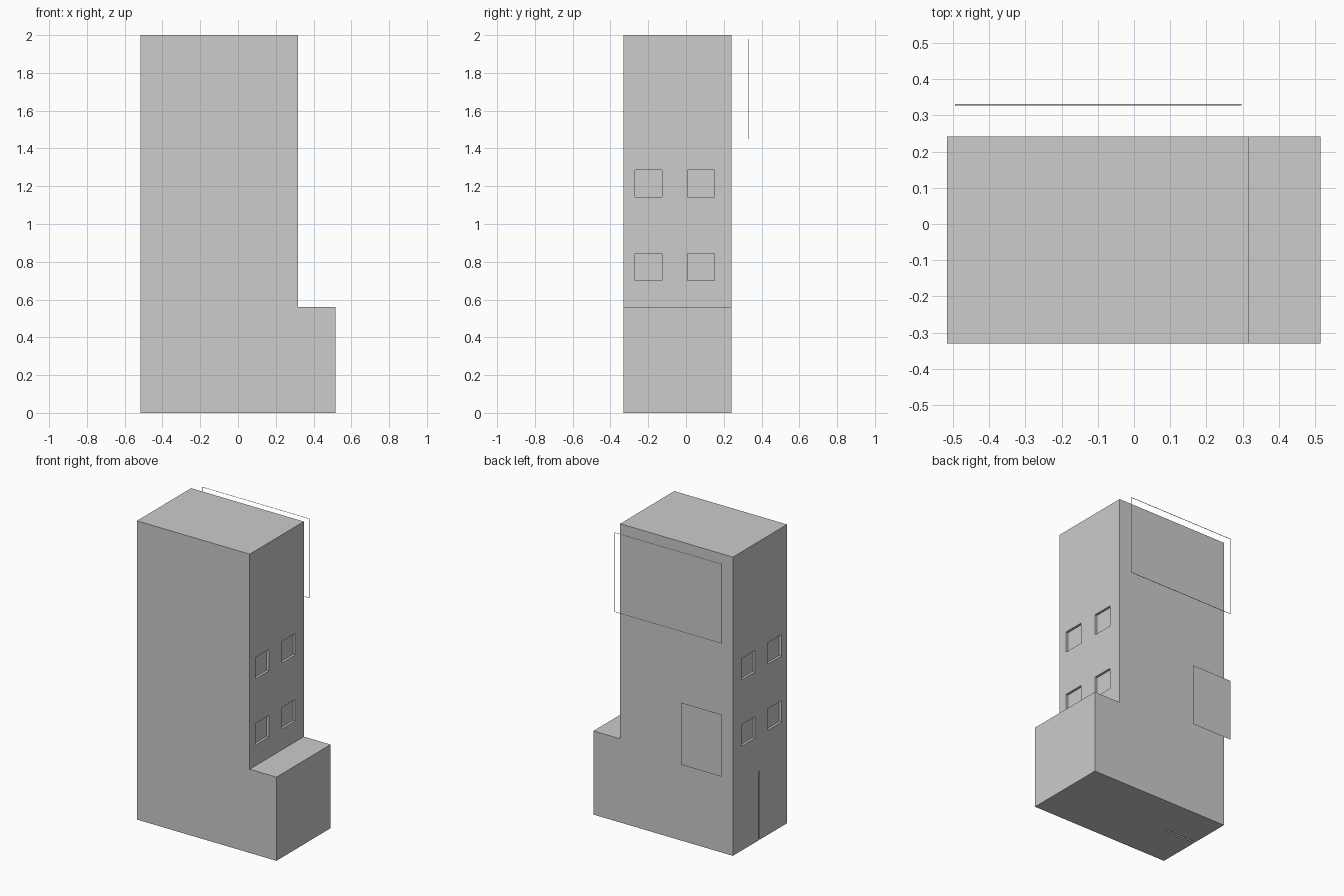
import bpy
import bmesh

cube = bpy.data.objects.get("Cube")
if cube:
    bpy.data.objects.remove(cube, do_unlink=True)

# One plain grey
grey = bpy.data.materials.new("plain grey")
grey.use_nodes = True
colour = (0.604, 0.604, 0.604, 1)
grey.diffuse_color = colour
grey.node_tree.nodes["Principled BSDF"].inputs["Base Color"].default_value = colour


def add_object(name, bm):
    mesh = bpy.data.meshes.new(name)
    bm.to_mesh(mesh)
    bm.free()
    mesh.materials.append(grey)
    obj = bpy.data.objects.new(name, mesh)
    bpy.context.collection.objects.link(obj)
    return obj


def add_box(bm, low, high):
    verts = bmesh.ops.create_cube(bm, size=1)["verts"]
    for v in verts:
        v.co = [h if c > 0 else l for c, l, h in zip(v.co, low, high)]


def rectangle(bm, x0, x1, z0, z1, y):
    return [bm.verts.new((x, y, z))
            for x, z in ((x0, z0), (x0, z1), (x1, z1), (x1, z0))]


LEFT, WALL, STEP = -0.517, 0.318, 0.516
FRONT, BACK, PANEL_Y = -0.33, 0.242, 0.331
STEP_TOP, TOP = 0.56, 2.0

# Tower with a low step, extruded from its front outline
bm = bmesh.new()
outline = [(LEFT, 0), (STEP, 0), (STEP, STEP_TOP),
           (WALL, STEP_TOP), (WALL, TOP), (LEFT, TOP)]
face = bm.faces.new([bm.verts.new((x, FRONT, z)) for x, z in outline])
extruded = bmesh.ops.extrude_face_region(bm, geom=[face])["geom"]
moved = [g for g in extruded if isinstance(g, bmesh.types.BMVert)]
bmesh.ops.translate(bm, verts=moved, vec=(0, BACK - FRONT, 0))
bmesh.ops.recalc_face_normals(bm, faces=bm.faces)
tower = add_object("tower", bm)

# Window recesses on both ends, and the narrow slot at the foot
DEPTH = 0.016
bm = bmesh.new()
for y in (-0.27, 0.009):
    for z in (0.70, 1.142):
        for wall in (LEFT, WALL):
            add_box(bm, (wall - DEPTH, y, z), (wall + DEPTH, y + 0.142, z + 0.143))
add_box(bm, (LEFT - 0.05, -0.041, -0.05), (-0.285, -0.029, 0.46))
cutter = add_object("recess_cutter", bm)
cutter.hide_render = True

cut = tower.modifiers.new("recesses", "BOOLEAN")
cut.operation = "DIFFERENCE"
cut.solver = "EXACT"
cut.object = cutter
bpy.context.view_layer.objects.active = tower
bpy.ops.object.modifier_apply(modifier=cut.name)
bpy.data.objects.remove(cutter, do_unlink=True)

# Thin open frame standing off the back, near the top
bm = bmesh.new()
near = rectangle(bm, -0.495, 0.297, 1.45, 1.98, PANEL_Y - 0.004)
far = rectangle(bm, -0.495, 0.297, 1.45, 1.98, PANEL_Y + 0.001)
for i in range(4):
    j = (i + 1) % 4
    bm.faces.new((near[i], far[i], far[j], near[j]))
bmesh.ops.recalc_face_normals(bm, faces=bm.faces)
add_object("sign_frame", bm)

# Flat sheet standing off the back, lower down
bm = bmesh.new()
bm.faces.new(rectangle(bm, -0.495, -0.193, 0.558, 0.974, PANEL_Y))
add_object("back_panel", bm)
